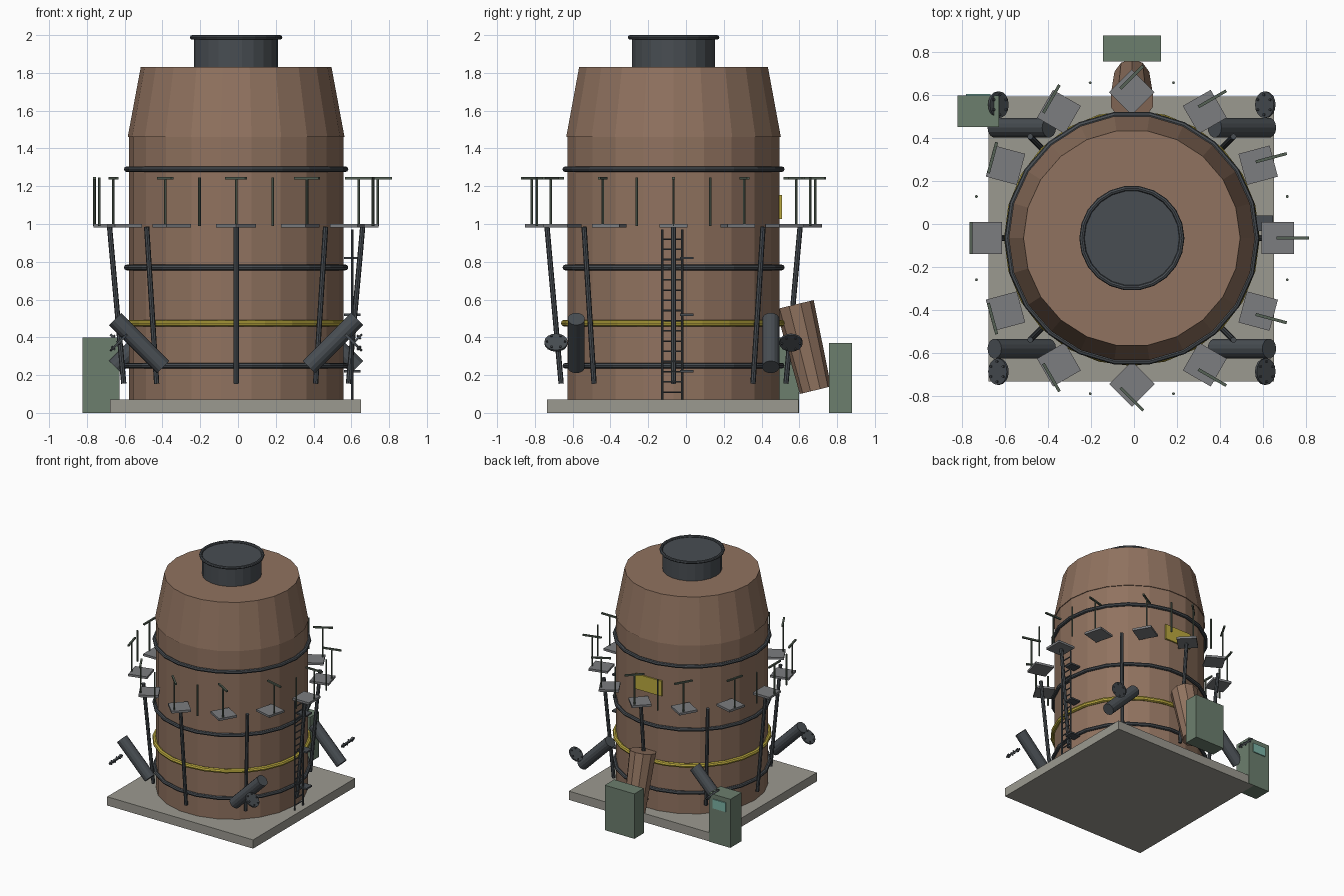
import bpy
from math import sin, cos, pi, radians
from mathutils import Vector, Matrix

if "Cube" in bpy.data.objects:
    bpy.data.objects.remove(bpy.data.objects["Cube"])

CX, CY = -0.01, -0.066      # furnace axis
SIDES = 22


def material(name, rgb):
    m = bpy.data.materials.new(name)
    m.diffuse_color = (*rgb, 1)
    m.use_nodes = True
    m.node_tree.nodes["Principled BSDF"].inputs["Base Color"].default_value = m.diffuse_color
    return m


BRICK = material("brick", (0.28, 0.17, 0.115))
IRON = material("iron", (0.065, 0.075, 0.085))
STONE = material("stone", (0.33, 0.32, 0.28))
PLATE = material("plate", (0.2, 0.205, 0.215))
GREEN = material("green_paint", (0.15, 0.21, 0.155))
RAIL = material("rail_paint", (0.09, 0.12, 0.09))
YELLOW = material("yellow_paint", (0.5, 0.4, 0.05))
TEAL = material("screen_glass", (0.2, 0.45, 0.38))


def finish(name, mat):
    o = bpy.context.object
    o.name = name
    o.data.materials.append(mat)
    return o


def box(name, loc, size, mat, rz=0.0):
    bpy.ops.mesh.primitive_cube_add(size=1, location=loc, rotation=(0, 0, rz))
    bpy.context.object.scale = size
    return finish(name, mat)


def rod(name, a, b, r1, mat, r2=None, n=12, spin=pi / 2):
    """Cylinder or cone frustum from point a to point b."""
    a, b = Vector(a), Vector(b)
    d = b - a
    bpy.ops.mesh.primitive_cone_add(vertices=n, radius1=r1, radius2=r1 if r2 is None else r2,
                                    depth=d.length)
    o = finish(name, mat)
    q = Vector((0, 0, 1)).rotation_difference(d.normalized()).to_matrix().to_4x4()
    o.matrix_world = Matrix.Translation((a + b) / 2) @ q @ Matrix.Rotation(spin, 4, 'Z')
    return o


def ring(name, z, major, minor, mat, n=SIDES):
    bpy.ops.mesh.primitive_torus_add(location=(CX, CY, z), major_radius=major, minor_radius=minor,
                                     major_segments=n, minor_segments=8)
    return finish(name, mat)


def polar(r, a, z):
    return (CX + r * cos(a), CY + r * sin(a), z)


# Foundation and furnace shell
box("foundation", (CX - 0.003, CY - 0.004, 0.036), (1.33, 1.33, 0.072), STONE)
rod("furnace_body", (CX, CY, 0.07), (CX, CY, 1.47), 0.568, BRICK, n=SIDES)
rod("upper_taper", (CX, CY, 1.46), (CX, CY, 1.83), 0.574, BRICK, r2=0.505, n=SIDES)
rod("throat", (CX, CY, 1.82), (CX, CY, 1.985), 0.222, IRON, n=SIDES)
ring("throat_rim", 1.988, 0.233, 0.012, IRON)

# Hoops round the shell
for z in (0.25, 0.77, 1.29):
    ring("iron_hoop", z, 0.579, 0.015, IRON)
ring("yellow_pipe_ring", 0.475, 0.578, 0.018, YELLOW, n=24)

# Walkway plates with handrails, each turned by half its angle
for i in range(12):
    a = i * pi / 6
    box("walkway_plate", polar(0.68, a, 0.99), (0.15, 0.15, 0.018), PLATE, a / 2)
    box("handrail", polar(0.75, a, 1.242), (0.15, 0.014, 0.012), RAIL, a / 2)

# Handrail posts
for i in range(24):
    if i % 6 != 3:
        a = i * pi / 12
        rod("rail_post", polar(0.75, a, 0.99), polar(0.75, a, 1.245), 0.007, RAIL, n=6)

# Sloping struts under the walkway
for i in range(8):
    a = i * pi / 4
    rod("strut", polar(0.595, a, 0.155), polar(0.67, a, 0.985), 0.014, IRON, n=8)

# Blast nozzles and bolted end flanges at the corners
for sx in (-1, 1):
    for sy in (-1, 1):
        axis = Vector((-sx * sy, 0, 1)).normalized()
        c = Vector((CX + sx * 0.513, CY + sy * 0.515, 0.37))
        rod("blast_nozzle", c - axis * 0.18, c + axis * 0.18, 0.046, IRON, n=14)
        f = Vector((CX + sx * 0.622, CY + sy * 0.622, 0.372))
        rod("nozzle_flange", f - axis * 0.006, f + axis * 0.006, 0.062, IRON, n=16)
        u, v = Vector((0, 1, 0)), axis.cross(Vector((0, 1, 0)))
        for k in range(6):
            p = f + (u * cos(k * pi / 3) + v * sin(k * pi / 3)) * 0.047
            rod("flange_bolt", p - axis * 0.014, p + axis * 0.014, 0.006, IRON, n=6)

# Ladder on the right side
LX = 0.605
for y in (-0.125, -0.02):
    rod("ladder_rail", (LX, y, 0.072), (LX, y, 0.97), 0.007, IRON, n=8)
for k in range(16):
    z = 0.11 + k * 0.054
    rod("ladder_rung", (LX, -0.125, z), (LX, -0.02, z), 0.005, IRON, n=6)
for z in (0.22, 0.52, 0.82):
    box("ladder_bracket", (LX, 0.003, z), (0.085, 0.072, 0.013), IRON)

# Tap chute and pit box at the back
rod("tap_chute", (CX, 0.685, 0.12), (CX, 0.576, 0.573), 0.085, BRICK, r2=0.103, n=10, spin=0)
box("pit_box", (CX, 0.818, 0.185), (0.27, 0.122, 0.37), GREEN)

# Control cabinet with screen
box("control_cabinet", (-0.726, 0.525, 0.2), (0.195, 0.148, 0.4), GREEN)
box("cabinet_screen", (-0.726, 0.602, 0.325), (0.115, 0.01, 0.075), TEAL)

# Yellow plate on the back of the shell
box("warning_plate", (CX, 0.5, 1.09), (0.24, 0.014, 0.125), YELLOW)
